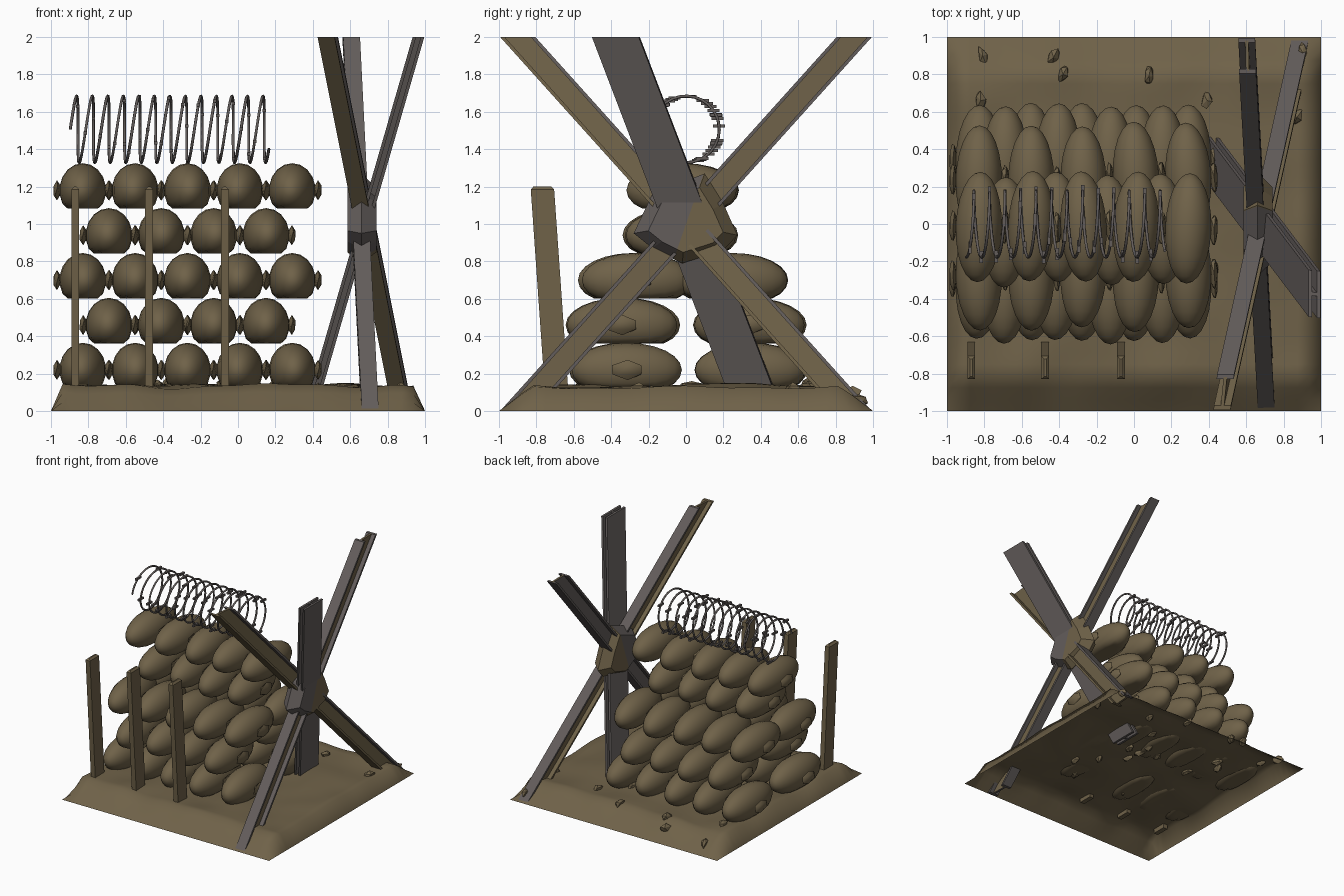
import bpy, bmesh, math, random
from mathutils import Matrix, Vector, noise

random.seed(4)
if "Cube" in bpy.data.objects:
    bpy.data.objects.remove(bpy.data.objects["Cube"])


def material(name, rgb):
    m = bpy.data.materials.new(name)
    m.use_nodes = True
    m.diffuse_color = (*rgb, 1)
    m.node_tree.nodes["Principled BSDF"].inputs["Base Color"].default_value = (*rgb, 1)
    return m


EARTH = material("earth brown", (0.16, 0.122, 0.066))
STEEL = material("steel grey", (0.125, 0.11, 0.105))


def link(name, data):
    ob = bpy.data.objects.new(name, data)
    bpy.context.collection.objects.link(ob)
    return ob


def finish(bm, name, mats, sharp=None):
    """Turn a bmesh into a mesh; smooth shading below the sharp angle if given."""
    if sharp:
        for f in bm.faces:
            f.smooth = True
        for e in bm.edges:
            e.smooth = e.calc_face_angle(0) < math.radians(sharp)
    me = bpy.data.meshes.new(name)
    bm.to_mesh(me)
    bm.free()
    for m in mats:
        me.materials.append(m)
    return me


def box(bm, size, matrix, mat=0):
    geom = bmesh.ops.create_cube(bm, size=1, matrix=matrix @ Matrix.Diagonal((*size, 1)))
    faces = {f for v in geom["verts"] for f in v.link_faces}
    for f in faces:
        f.material_index = mat
    return faces


# Ground: open uneven sheet, steep at the left and right rims, gentle at front and back
def ground_height(x, y):
    rim = max(0, min(1, (1 - abs(x)) / 0.06, (1 - abs(y)) / 0.18))
    return rim * (0.13 + 0.028 * noise.noise(Vector((x * 3.5, y * 3.5, 0.5))))


bm = bmesh.new()
bmesh.ops.create_grid(bm, x_segments=32, y_segments=32, size=1)
for v in bm.verts:
    v.co.z = ground_height(v.co.x, v.co.y)
link("ground", finish(bm, "ground", [EARTH], 60))

# Sandbag: long ellipsoid with a flat base and a lumpy tied ear on each side
bm = bmesh.new()
ball = bmesh.ops.create_uvsphere(bm, u_segments=18, v_segments=12, radius=1,
                                 matrix=Matrix.Rotation(math.pi / 2, 4, 'X'))["verts"]
for v in ball:
    v.co = Vector((v.co.x * 0.125, v.co.y * 0.295, max(v.co.z * 0.145, -0.098)))
for side in (-1, 1):
    ear = Matrix.Translation((side * 0.138, 0, 0)) @ Matrix.Diagonal((0.022, 0.095, 0.054, 1))
    for v in bmesh.ops.create_icosphere(bm, subdivisions=1, radius=1, matrix=ear)["verts"]:
        v.co.y *= random.uniform(0.85, 1.1)
    neck = Matrix.Translation((side * 0.125, 0, 0)) @ Matrix.Rotation(math.pi / 2, 4, 'Y')
    bmesh.ops.create_cone(bm, cap_ends=True, segments=7, radius1=0.03, radius2=0.03, depth=0.03, matrix=neck)
bag_mesh = finish(bm, "sandbag", [EARTH], 45)

# Wall: staggered courses, two rows deep below and one row above
courses = [(5, (-0.33, 0.34)), (4, (-0.335, 0.335)), (5, (-0.27, 0.24)), (4, (-0.03,)), (5, (-0.01,))]
for level, (count, rows) in enumerate(courses):
    for y in rows:
        for i in range(count):
            x = -0.27 + (i - (count - 1) / 2) * 0.28
            bag = link("sandbag", bag_mesh)
            bag.location = (x, y + random.uniform(-0.015, 0.015), 0.22 + level * 0.24)
            bag.rotation_euler = (0, 0, math.radians(random.uniform(-3, 3)))

# Posts: thin leaning boards with chamfered tops
for x in (-0.87, -0.475, -0.07):
    bm = bmesh.new()
    box(bm, (0.042, 0.125, 1.1), Matrix.Identity(4))
    top = [e for e in bm.edges if all(v.co.z > 0 for v in e.verts)]
    bmesh.ops.bevel(bm, geom=top, offset=0.015, segments=1, affect='EDGES')
    for v in bm.verts:
        v.co.y -= 0.07 * v.co.z
    post = link("wooden_post", finish(bm, "wooden_post", [EARTH]))
    post.location = (x, -0.73, 0.65)

# Coil of barbed wire along the top of the wall
TURNS, PITCH, RADIUS = 12.9, 0.083, 0.178


def coil_point(a):
    x = -0.897 + PITCH * a / math.tau + 0.014 * math.sin(a)
    return Vector((x, -RADIUS * math.cos(a), 1.506 + RADIUS * math.sin(a)))


curve = bpy.data.curves.new("wire_coil", 'CURVE')
curve.dimensions = '3D'
curve.bevel_depth = 0.008
curve.bevel_resolution = 1
steps = int(TURNS * 28)
spline = curve.splines.new('POLY')
spline.points.add(steps)
for i, p in enumerate(spline.points):
    p.co = (*coil_point(i / steps * TURNS * math.tau), 1)
curve.materials.append(STEEL)
link("wire_coil", curve)

bm = bmesh.new()
for i in range(40):
    a = (i + random.random() * 0.5) / 40 * TURNS * math.tau
    box(bm, (0.018, 0.065, 0.016), Matrix.Translation(coil_point(a)))
link("wire_barbs", finish(bm, "wire_barbs", [STEEL]))


# Obstacle beams: H-section girders trimmed level at both ends
# mats: first flange, second flange, right side of web, left side of web
def beam(name, top, bottom, width, depth, across, mats, z_low):
    top, bottom = Vector(top), Vector(bottom)
    d = (top - bottom).normalized()
    u = (Vector(across) - d * d.dot(Vector(across))).normalized()
    v = d.cross(u)
    frame = Matrix((u, v, d)).transposed().to_4x4()
    frame.translation = (top + bottom) / 2
    length, t = (top - bottom).length + 0.5, 0.018
    bm = bmesh.new()
    for side, mat in ((-1, mats[0]), (1, mats[1])):
        shift = Matrix.Translation((0, side * (depth - t) / 2, 0))
        box(bm, (width, t, length), frame @ shift, mat)
    web = box(bm, (t, depth - t, length), frame, mats[2])
    bm.normal_update()
    for f in web:
        if f.normal.x < 0:
            f.material_index = mats[3]
    for z, up in ((2, 1), (z_low, -1)):
        bmesh.ops.bisect_plane(bm, geom=bm.verts[:] + bm.edges[:] + bm.faces[:],
                               plane_co=(0, 0, z), plane_no=(0, 0, up), clear_outer=True)
        bmesh.ops.holes_fill(bm, edges=[e for e in bm.edges if e.is_boundary])
    link(name, finish(bm, name, [STEEL, EARTH]))


beam("obstacle_beam_front", (0.48, -0.9, 2), (0.88, 0.9, 0), 0.09, 0.14, (1, 0, 0), (1, 0, 1, 1), 0)
beam("obstacle_beam_back", (0.605, 0.9, 2), (0.705, -0.9, 0), 0.09, 0.14, (1, 0, 0), (0, 0, 1, 0), 0)
beam("obstacle_beam_wide", (0.965, -0.375, 2), (0.4, 0.37, 0.05), 0.235, 0.06, (0, 1, 0), (0, 0, 0, 0), 0.05)

# Hub: faceted block where the beams cross, rusty on its lower back half
outline = [(-0.28, 0.95), (-0.18, 1.16), (0.1, 1.27), (0.2, 1.11), (0.275, 0.94), (0.2, 0.86), (-0.02, 0.79),
           (-0.18, 0.87)]
bm = bmesh.new()
for x, s in ((0.585, 0.72), (0.66, 1), (0.74, 0.72)):
    for y, z in outline:
        bm.verts.new((x, y * s, 1 + (z - 1) * s))
bmesh.ops.convex_hull(bm, input=bm.verts[:])
bmesh.ops.dissolve_limit(bm, angle_limit=0.05, verts=bm.verts[:], edges=bm.edges[:])
rust_line, rust_side = Vector((0.66, 0, 1.0)), Vector((0, 1, -0.35))
bmesh.ops.bisect_plane(bm, geom=bm.verts[:] + bm.edges[:] + bm.faces[:], plane_co=rust_line, plane_no=rust_side)
for f in bm.faces:
    f.material_index = int((f.calc_center_median() - rust_line).dot(rust_side) > 0)
link("obstacle_hub", finish(bm, "obstacle_hub", [STEEL, EARTH]))

# Rubble: angular stones scattered over and through the ground
spots = [(-0.81, 0.9), (-0.43, 0.89), (-0.38, 0.8), (0.08, 0.79), (0.39, 0.66), (0.87, 0.57),
         (-0.82, 0.66), (0.43, -0.25), (0.9, 0.92)]
spots += [(random.uniform(-0.8, 0.3), random.uniform(-0.55, 0.55)) for _ in range(12)]
for x, y in spots:
    bm = bmesh.new()
    bmesh.ops.create_icosphere(bm, subdivisions=1, radius=0.042)
    for v in bm.verts:
        v.co *= random.uniform(0.65, 1.1)
        v.co.x *= 0.75
        v.co.y *= 1.45
    stone = link("stone", finish(bm, "stone", [EARTH]))
    stone.location = (x, y, ground_height(x, y))
    stone.rotation_euler = (0, 0, random.uniform(-0.5, 0.5))
